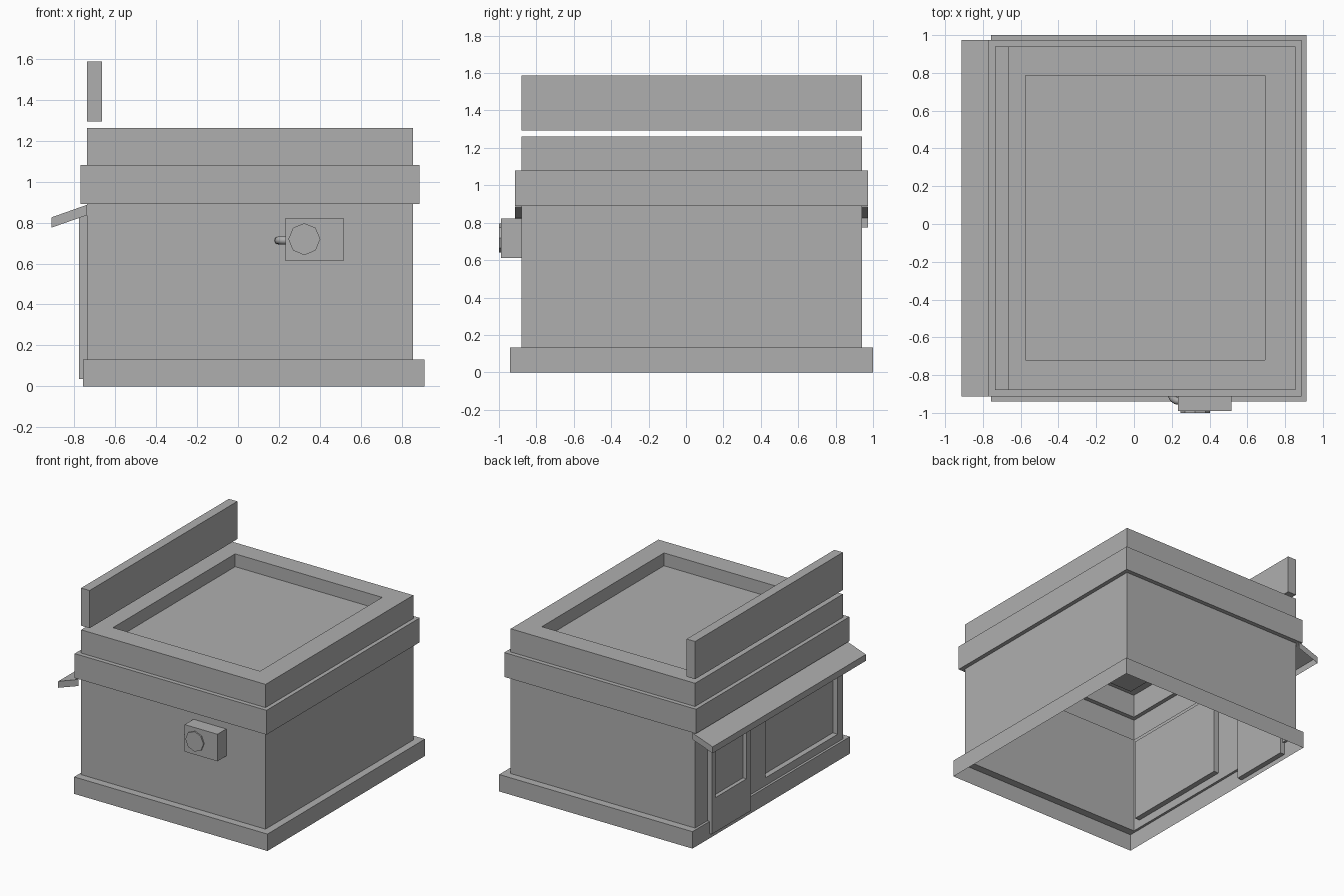
import bpy, bmesh, math

if "Cube" in bpy.data.objects:
    bpy.data.objects.remove(bpy.data.objects["Cube"])

# One darker grey for the whole model
GREY = bpy.data.materials.new("dark_grey")
GREY.diffuse_color = (0.43, 0.43, 0.43, 1)
GREY.use_nodes = True
GREY.node_tree.nodes["Principled BSDF"].inputs["Base Color"].default_value = GREY.diffuse_color


def finish(bm, name):
    bmesh.ops.remove_doubles(bm, verts=bm.verts, dist=0.0001)
    bmesh.ops.recalc_face_normals(bm, faces=bm.faces)
    mesh = bpy.data.meshes.new(name)
    bm.to_mesh(mesh)
    bm.free()
    mesh.materials.append(GREY)
    ob = bpy.data.objects.new(name, mesh)
    bpy.context.collection.objects.link(ob)
    return ob


def add_box(bm, x0, x1, y0, y1, z0, z1, skip_left=False):
    """Box; optionally leave its -x side open."""
    v = [bm.verts.new((x, y, z)) for x in (x0, x1) for y in (y0, y1) for z in (z0, z1)]
    quads = [(4, 6, 7, 5), (0, 4, 5, 1), (2, 3, 7, 6), (0, 2, 6, 4), (1, 5, 7, 3)]
    if not skip_left:
        quads.append((0, 1, 3, 2))
    for q in quads:
        bm.faces.new([v[i] for i in q])


def bridge(bm, a, b, skip=()):
    for i in range(len(a)):
        if i not in skip:
            j = (i + 1) % len(a)
            bm.faces.new((a[i], a[j], b[j], b[i]))


def recessed_panel(bm, x, outer, hole, depth):
    """Wall facing -x with a sunken pane; rectangles are (y0, y1, z0, z1)."""
    def loop(px, r):
        return [bm.verts.new((px, y, z)) for y, z in
                ((r[0], r[2]), (r[1], r[2]), (r[1], r[3]), (r[0], r[3]))]
    a, b, c = loop(x, outer), loop(x, hole), loop(x + depth, hole)
    bridge(bm, a, b)
    bridge(bm, b, c)
    bm.faces.new(c)


# Hollow building: stacked rectangles (x0, x1, y0, y1, z), open underneath
PLINTH = (-0.756, 0.912, -0.94, 1.0)
WALL = (-0.737, 0.854, -0.88, 0.94)
BAND = (-0.769, 0.886, -0.914, 0.974)
ROOF = (-0.574, 0.694, -0.72, 0.785)
levels = [(PLINTH, 0), (PLINTH, 0.132), (WALL, 0.132), (WALL, 0.89), (BAND, 0.89),
          (BAND, 1.08), (WALL, 1.08), (WALL, 1.261), (ROOF, 1.261), (ROOF, 1.161)]
bm = bmesh.new()
rings = [[bm.verts.new((x, y, z)) for x, y in
          ((r[0], r[2]), (r[1], r[2]), (r[1], r[3]), (r[0], r[3]))] for r, z in levels]
for k in range(len(rings) - 1):
    bridge(bm, rings[k], rings[k + 1], skip=(3,) if k == 2 else ())
bm.faces.new(rings[-1])
# Shop window sunk into the -x wall
recessed_panel(bm, -0.737, (-0.88, 0.94, 0.132, 0.89), (-0.817, 0.07, 0.193, 0.83), 0.042)
finish(bm, "building_shell")

# Door with sunken glass
bm = bmesh.new()
add_box(bm, -0.776, -0.716, 0.31, 0.79, 0.037, 0.835, skip_left=True)
recessed_panel(bm, -0.776, (0.31, 0.79, 0.037, 0.835), (0.362, 0.744, 0.306, 0.785), 0.03)
finish(bm, "door")

# Awning: sloped top, front lip and ends, open underneath
bm = bmesh.new()
profile = [(-0.737, 0.836), (-0.737, 0.887), (-0.912, 0.825), (-0.912, 0.775)]
ends = [[bm.verts.new((x, y, z)) for x, z in profile] for y in (-0.914, 0.974)]
bridge(bm, ends[0], ends[1], skip=(0, 3))
for e in ends:
    bm.faces.new(e)
finish(bm, "awning")

# Blank sign board above the shop front
bm = bmesh.new()
add_box(bm, -0.737, -0.664, -0.88, 0.94, 1.293, 1.587)
finish(bm, "sign_board")

# Air conditioner box on the front wall
bm = bmesh.new()
add_box(bm, 0.232, 0.515, -0.989, -0.88, 0.612, 0.823)
finish(bm, "air_conditioner")

# Eight-sided fan cover
bpy.ops.mesh.primitive_cylinder_add(vertices=8, radius=0.078, depth=0.02,
                                    location=(0.324, -0.99, 0.719),
                                    rotation=(math.pi / 2, 0, 0))
fan = bpy.context.object
fan.name = "fan_cover"
fan.data.materials.append(GREY)

# Bent pipe from the unit into the wall
cu = bpy.data.curves.new("pipe", 'CURVE')
cu.dimensions = '3D'
cu.bevel_depth = 0.02
cu.bevel_resolution = 2
cu.materials.append(GREY)
sp = cu.splines.new('POLY')
path = [(0.24, -0.937), (0.222, -0.935), (0.207, -0.925), (0.199, -0.908), (0.197, -0.875)]
sp.points.add(len(path) - 1)
for p, (x, y) in zip(sp.points, path):
    p.co = (x, y, 0.713, 1)
bpy.context.collection.objects.link(bpy.data.objects.new("pipe", cu))
